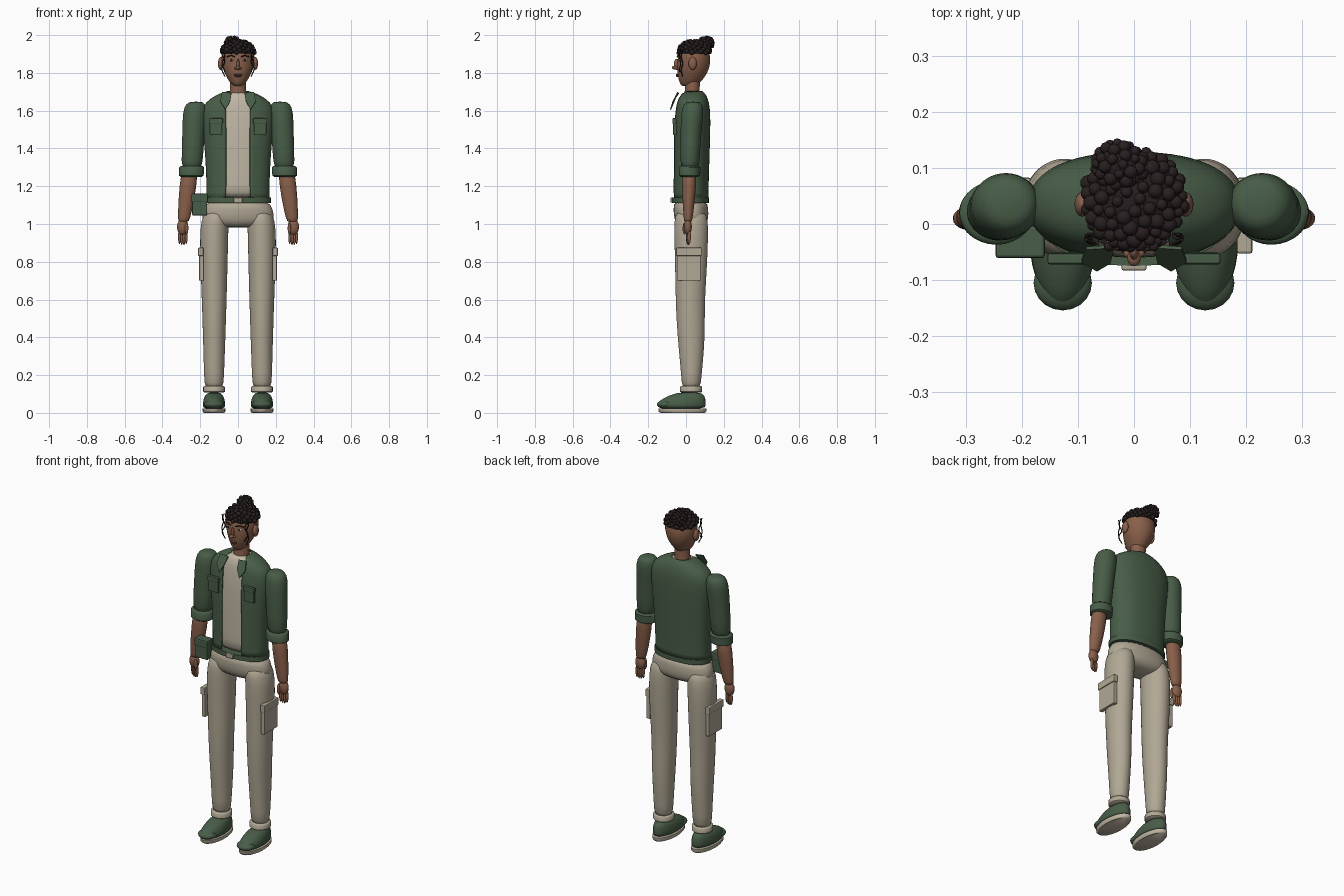
import bpy, bmesh, math, random
from mathutils import Matrix, Vector

random.seed(4)
cube = bpy.data.objects.get("Cube")
if cube:
    bpy.data.objects.remove(cube, do_unlink=True)


def material(name, r, g, b):
    m = bpy.data.materials.new(name)
    m.use_nodes = True
    m.diffuse_color = (r, g, b, 1)
    m.node_tree.nodes["Principled BSDF"].inputs["Base Color"].default_value = (r, g, b, 1)
    return m


GREEN = material("jacket green", .065, .11, .064)
CREAM = material("shirt cream", .53, .47, .37)
KHAKI = material("trouser khaki", .44, .39, .3)
SKIN = material("brown skin", .25, .115, .068)
HAIR = material("dark hair", .022, .014, .014)
LIPS = material("lips", .15, .055, .04)
WHITE = material("eye white", .6, .57, .52)


def finish(name, bm, mat, smooth=True, subsurf=0, thick=0, bevel=0):
    bmesh.ops.recalc_face_normals(bm, faces=bm.faces)
    mesh = bpy.data.meshes.new(name)
    bm.to_mesh(mesh)
    bm.free()
    mesh.materials.append(mat)
    obj = bpy.data.objects.new(name, mesh)
    bpy.context.collection.objects.link(obj)
    for p in mesh.polygons:
        p.use_smooth = smooth
    if smooth and not subsurf:
        mesh.set_sharp_from_angle(angle=math.radians(50))
    if subsurf:
        mod = obj.modifiers.new("subdivision", 'SUBSURF')
        mod.levels = mod.render_levels = subsurf
    if thick:
        mod = obj.modifiers.new("thickness", 'SOLIDIFY')
        mod.thickness, mod.offset = thick, 0
    if bevel:
        mod = obj.modifiers.new("bevel", 'BEVEL')
        mod.width, mod.segments = bevel, 2
    return obj


def loft(name, rings, mat, side=1, gap=0, power=1, n=28, **kw):
    """Stack of oval rings (z, centre x, half width, front y, back y), optionally open in front."""
    bm = bmesh.new()
    rows = []
    for z, cx, hw, front, back in rings:
        start = math.asin(min(gap / hw, .85) ** (1 / power)) if gap else 0
        row = []
        for i in range(n):
            t = i / (n - 1) if gap else i / n
            a = start + t * (2 * math.pi - 2 * start)
            s, c = math.sin(a), -math.cos(a)
            x = math.copysign(abs(s) ** power, s) * hw
            y = math.copysign(abs(c) ** power, c) * (back - front) / 2 + (front + back) / 2
            row.append(bm.verts.new((side * cx + x, y, z)))
        rows.append(row)
    for low, high in zip(rows, rows[1:]):
        for i in range(n - 1 if gap else n):
            j = (i + 1) % n
            bm.faces.new((low[i], low[j], high[j], high[i]))
    if not gap:
        bm.faces.new(rows[0])
        bm.faces.new(rows[-1])
    return finish(name, bm, mat, **kw)


def box(name, centre, size, mat, bevel=.004, tilt=0):
    bm = bmesh.new()
    bmesh.ops.create_cube(bm, size=1, matrix=Matrix.Translation(centre)
                          @ Matrix.Rotation(tilt, 4, 'Y') @ Matrix.Diagonal((*size, 1)))
    return finish(name, bm, mat, smooth=False, bevel=bevel)


def balls(name, items, mat, detail=3):
    """One mesh of several ellipsoids given as (centre, radii)."""
    bm = bmesh.new()
    for centre, radii in items:
        bmesh.ops.create_icosphere(bm, subdivisions=detail, radius=1,
                                   matrix=Matrix.Translation(centre) @ Matrix.Diagonal((*radii, 1)))
    return finish(name, bm, mat)


def tube(name, points, radius, mat):
    curve = bpy.data.curves.new(name, 'CURVE')
    curve.dimensions = '3D'
    curve.bevel_depth, curve.bevel_resolution, curve.use_fill_caps = radius, 2, True
    spline = curve.splines.new('POLY')
    spline.points.add(len(points) - 1)
    for p, co in zip(spline.points, points):
        p.co = (*co, 1)
    curve.materials.append(mat)
    obj = bpy.data.objects.new(name, curve)
    bpy.context.collection.objects.link(obj)


# Torso: shirt inside an open jacket
torso = [(1.13, 0, .164, -.066, .115), (1.2, 0, .163, -.066, .116), (1.33, 0, .168, -.065, .12),
         (1.45, 0, .178, -.064, .124), (1.55, 0, .188, -.06, .126), (1.62, 0, .186, -.052, .123),
         (1.66, 0, .15, -.045, .113), (1.688, 0, .095, -.03, .1), (1.7, 0, .055, -.012, .085)]
loft("jacket", torso, GREEN, gap=.063, power=.88, subsurf=1, thick=.008)
inner = [(z, cx, hw * .965, f + .005, b - .006) for z, cx, hw, f, b in torso[:-1]]
loft("shirt", inner + [(1.697, 0, .048, -.015, .075)], CREAM, power=.88, subsurf=1)
loft("belt", [(1.112, 0, .174, -.075, .122), (1.14, 0, .174, -.075, .122)], GREEN, power=.9)
box("buckle", (0, -.077, 1.126), (.045, .012, .026), KHAKI)

# Trousers
loft("trouser_seat", [(1.13, 0, .165, -.065, .114), (1.08, 0, .184, -.067, .118),
                      (1.03, 0, .195, -.064, .12), (1.0, 0, .17, -.05, .108),
                      (.98, 0, .09, -.025, .075)], KHAKI, power=.9, subsurf=1)
leg = [(1.08, .11, .06, -.05, .1), (1.02, .123, .074, -.063, .118), (.92, .127, .075, -.062, .117),
       (.78, .127, .072, -.058, .112), (.6, .126, .066, -.055, .1), (.48, .126, .062, -.05, .1),
       (.35, .126, .058, -.04, .098), (.2, .127, .053, -.025, .082), (.115, .127, .05, -.022, .078)]
cuff = [(.108, .127, .052, -.025, .08), (.112, .127, .057, -.031, .085),
        (.138, .127, .057, -.031, .085), (.143, .127, .052, -.025, .08)]
sole = [(0, .127, .054, -.135, .1), (.008, .127, .06, -.145, .108), (.024, .127, .06, -.147, .108)]
shoe = [(.02, .127, .056, -.147, .102), (.04, .127, .06, -.155, .106), (.065, .127, .058, -.142, .105),
        (.088, .127, .05, -.1, .1), (.102, .127, .04, -.06, .088), (.108, .127, .025, -.03, .065)]

# Sleeves and forearms
sleeve = [(1.648, .222, .028, .01, .065), (1.638, .224, .05, -.012, .085), (1.6, .228, .065, -.026, .095),
          (1.5, .234, .06, -.029, .082), (1.4, .24, .058, -.03, .076), (1.26, .246, .056, -.03, .068)]
roll = [(1.25, .247, .056, -.028, .066), (1.256, .247, .065, -.036, .075),
        (1.3, .245, .066, -.037, .077), (1.307, .244, .058, -.03, .069)]
forearm = [(1.29, .255, .044, -.02, .056), (1.2, .265, .045, -.02, .054), (1.1, .277, .04, -.017, .044),
           (1.02, .287, .031, -.012, .034), (1.01, .289, .025, -.008, .03)]

for s, word in ((1, "left"), (-1, "right")):
    for part, rings, mat in (("trouser_leg", leg, KHAKI), ("sleeve", sleeve, GREEN),
                             ("forearm", forearm, SKIN), ("shoe", shoe, GREEN)):
        loft(f"{word}_{part}", rings, mat, side=s, subsurf=1)
    for part, rings, mat in (("trouser_cuff", cuff, KHAKI), ("sleeve_roll", roll, GREEN),
                             ("sole", sole, CREAM)):
        loft(f"{word}_{part}", rings, mat, side=s)
    balls(f"{word}_toe_cap", [((s * .127, -.105, .045), (.052, .049, .024))], GREEN)

    # Hand with four fingers and a thumb
    parts = [((s * .293, .01, .985), (.03, .021, .043))]
    parts += [((s * (.274 + .012 * i), .008 + .003 * i, .932 - .006 * (i in (1, 2))),
               (.0075, .009, .038)) for i in range(4)]
    parts.append(((s * .272, -.008, .975), (.009, .01, .032)))
    balls(f"{word}_hand", parts, SKIN)

    # Pockets and collar flap
    box(f"{word}_cargo_pocket", (s * .194, .015, .77), (.024, .125, .14), KHAKI)
    box(f"{word}_cargo_flap", (s * .197, .015, .853), (.028, .135, .043), KHAKI)
    box(f"{word}_chest_pocket", (s * .117, -.059, 1.51), (.066, .018, .08), GREEN)
    box(f"{word}_chest_flap", (s * .117, -.062, 1.546), (.074, .02, .028), GREEN)
    bm = bmesh.new()
    outline = [(.035, -.04, 1.692), (.085, -.043, 1.698), (.094, -.066, 1.648),
               (.066, -.082, 1.605), (.042, -.068, 1.65)]
    bm.faces.new([bm.verts.new((s * x, y, z)) for x, y, z in outline])
    finish(f"{word}_collar", bm, GREEN, smooth=False, thick=.006)

    # Ear, eye, brow and loose strands
    balls(f"{word}_ear", [((s * .092, .035, 1.85), (.014, .022, .034))], SKIN)
    balls(f"{word}_eye", [((s * .035, -.035, 1.868), (.016, .008, .007))], WHITE)
    balls(f"{word}_pupil", [((s * .035, -.041, 1.868), (.007, .004, .006))], HAIR)
    tube(f"{word}_brow", [(s * .016, -.046, 1.885), (s * .036, -.043, 1.893),
                          (s * .058, -.03, 1.886)], .0035, HAIR)
    for k in range(2):
        tube(f"{word}_strand_{k}", [(s * (.078 + .008 * math.sin(i * .9 + k * 2)),
                                     -.022 - .01 * k + .004 * math.cos(i), 1.925 - .012 * i)
                                    for i in range(13 - 2 * k)], .003, HAIR)

# Hip pouch on the belt
box("hip_pouch", (-.203, -.03, 1.09), (.08, .05, .09), GREEN, bevel=.006)
box("hip_pouch_flap", (-.203, -.032, 1.138), (.088, .058, .045), GREEN, bevel=.006)

# Neck, head and face
loft("neck", [(1.66, 0, .048, -.012, .078), (1.71, 0, .043, -.006, .072),
              (1.78, 0, .043, -.004, .075)], SKIN)
loft("head", [(1.728, 0, .018, -.015, .04), (1.738, 0, .034, -.03, .065), (1.765, 0, .053, -.04, .09),
              (1.8, 0, .073, -.046, .114), (1.84, 0, .086, -.048, .128), (1.88, 0, .09, -.045, .13),
              (1.92, 0, .083, -.034, .122), (1.95, 0, .06, -.005, .1),
              (1.96, 0, .03, .02, .07)], SKIN, subsurf=1)
balls("nose", [((0, -.05, 1.845), (.008, .014, .03)), ((0, -.06, 1.828), (.012, .015, .01)),
               ((.011, -.051, 1.825), (.008, .009, .007)), ((-.011, -.051, 1.825), (.008, .009, .007))], SKIN)
balls("mouth", [((0, -.045, 1.79), (.025, .009, .005)), ((0, -.044, 1.783), (.02, .009, .005))], LIPS)

# Curly hair: cap, curls scattered over it, and an off-centre bun
def curls(centre, radii, count, lowest, size):
    """Evenly spread small balls over the upper part of an ellipsoid."""
    for i in range(count):
        h = 1 - (1 - lowest) * (i + .5) / count
        a, r = i * 2.4, math.sqrt(1 - h * h)
        d = Vector((r * math.cos(a), r * math.sin(a), h))
        rad = size * random.uniform(.8, 1.2)
        yield Vector(centre) + Vector([d[k] * radii[k] for k in range(3)]), (rad,) * 3


cap, cap_size = (0, .045, 1.905), (.087, .085, .065)
bun, bun_size = (-.028, .106, 1.955), (.04, .038, .034)
dome = [(1.9, 0, .088, -.038, .13)]
for step in range(1, 7):
    a = step * math.pi / 12.5
    dome.append((1.905 + .063 * math.sin(a), 0, .088 * math.cos(a),
                 .045 - .083 * math.cos(a), .045 + .085 * math.cos(a)))
loft("hair_cap", dome, HAIR)
balls("hair_bun", [(bun, bun_size)], HAIR)
balls("cap_curls", curls(cap, cap_size, 72, 0, .0125), HAIR, detail=2)
balls("bun_curls", curls(bun, bun_size, 36, -.6, .0105), HAIR, detail=2)
balls("forehead_curls", [((x, -.04, z), (.009,) * 3) for x, z in
                         ((-.02, 1.918), (.01, 1.922), (.035, 1.916), (-.045, 1.912))], HAIR, detail=2)
